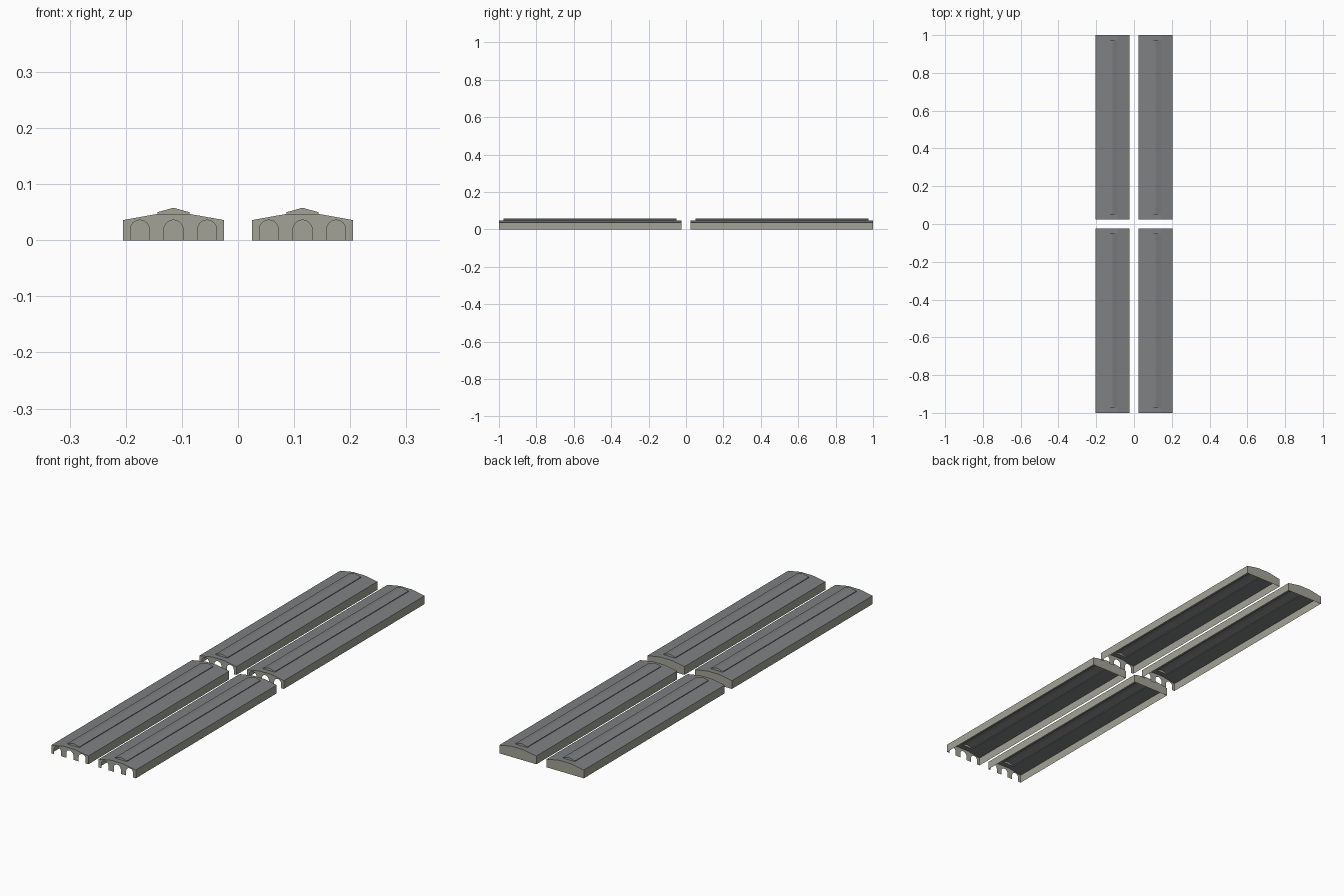
import bpy
import math

cube = bpy.data.objects.get("Cube")
if cube:
    bpy.data.objects.remove(cube)


def material(name, colour):
    mat = bpy.data.materials.new(name)
    mat.use_nodes = True
    mat.diffuse_color = (*colour, 1)
    mat.node_tree.nodes["Principled BSDF"].inputs["Base Color"].default_value = (*colour, 1)
    return mat


WALL = material("warm grey stone", (0.37, 0.365, 0.31))
ROOF = material("slate grey", (0.21, 0.215, 0.22))

# Shed dimensions
HALF_W, HALF_L = 0.09, 0.4875
EAVE, SHOULDER = 0.036, 0.047
VENT_W, VENT_L = 0.0285, 0.462
VENT_EAVE, VENT_TOP = 0.05, 0.058
ARCH_R, ARCH_SPRING, ARCH_STEP = 0.017, 0.019, 0.06


def add_mesh(name, polygons, mat, place):
    """Make one object from a list of separate polygons."""
    verts, faces = [], []
    for poly in polygons:
        faces.append(range(len(verts), len(verts) + len(poly)))
        verts += poly
    mesh = bpy.data.meshes.new(name)
    mesh.from_pydata(verts, [], [list(f) for f in faces])
    mesh.materials.append(mat)
    obj = bpy.data.objects.new(name, mesh)
    obj.location = place
    bpy.context.collection.objects.link(obj)
    return obj


def strip(profile, y0, y1):
    """Sweep an x-z profile along y, one quad per segment."""
    return [[(a[0], y0, a[1]), (b[0], y0, b[1]), (b[0], y1, b[1]), (a[0], y1, a[1])]
            for a, b in zip(profile, profile[1:])]


def flat(profile, y):
    return [(x, y, z) for x, z in profile]


def arch(cx):
    """Outline of a round-headed opening, left foot to right foot."""
    curve = [(cx - ARCH_R * math.cos(math.pi * i / 12),
              ARCH_SPRING + ARCH_R * math.sin(math.pi * i / 12)) for i in range(13)]
    return [(cx - ARCH_R, 0)] + curve + [(cx + ARCH_R, 0)]


def shed(label, x, y):
    place = (x, y, 0)
    slope = [(-HALF_W, EAVE), (-VENT_W, SHOULDER)]
    mirrored = [(-px, z) for px, z in reversed(slope)]
    gable_top = slope + mirrored

    # Front gable with three open arches
    foot = [(-HALF_W, 0)]
    for cx in (-ARCH_STEP, 0, ARCH_STEP):
        foot += arch(cx)
    foot.append((HALF_W, 0))
    front = foot + gable_top[::-1]
    add_mesh(label + "_front_wall", [flat(front, -HALF_L)], WALL, place)

    # Plain back gable and long side walls
    back = [(-HALF_W, 0)] + gable_top + [(HALF_W, 0)]
    add_mesh(label + "_back_wall", [flat(back, HALF_L)], WALL, place)
    sides = strip([(-HALF_W, 0), (-HALF_W, EAVE)], -HALF_L, HALF_L)
    sides += strip([(HALF_W, EAVE), (HALF_W, 0)], -HALF_L, HALF_L)
    add_mesh(label + "_side_walls", sides, WALL, place)

    # Main roof slopes, open below the ridge vent
    slopes = strip(slope, -HALF_L, HALF_L) + strip(mirrored, -HALF_L, HALF_L)
    ridge = [(-VENT_W, SHOULDER), (VENT_W, SHOULDER)]
    slopes += strip(ridge, -HALF_L, -VENT_L) + strip(ridge, VENT_L, HALF_L)
    add_mesh(label + "_main_roof", slopes, ROOF, place)

    # Raised ridge vent with its own pitched roof
    vent = [(-VENT_W, SHOULDER), (-VENT_W, VENT_EAVE), (0, VENT_TOP),
            (VENT_W, VENT_EAVE), (VENT_W, SHOULDER)]
    add_mesh(label + "_ridge_vent", strip(vent, -VENT_L, VENT_L), ROOF, place)
    ends = [flat(vent[::-1], -VENT_L), flat(vent, VENT_L)]
    add_mesh(label + "_vent_ends", ends, WALL, place)


# Two by two block of sheds
for row, sy in (("front", -1), ("back", 1)):
    for side, sx in (("right", -1), ("left", 1)):
        shed(f"{row}_{side}_shed", sx * 0.115, sy * (1 - HALF_L))
